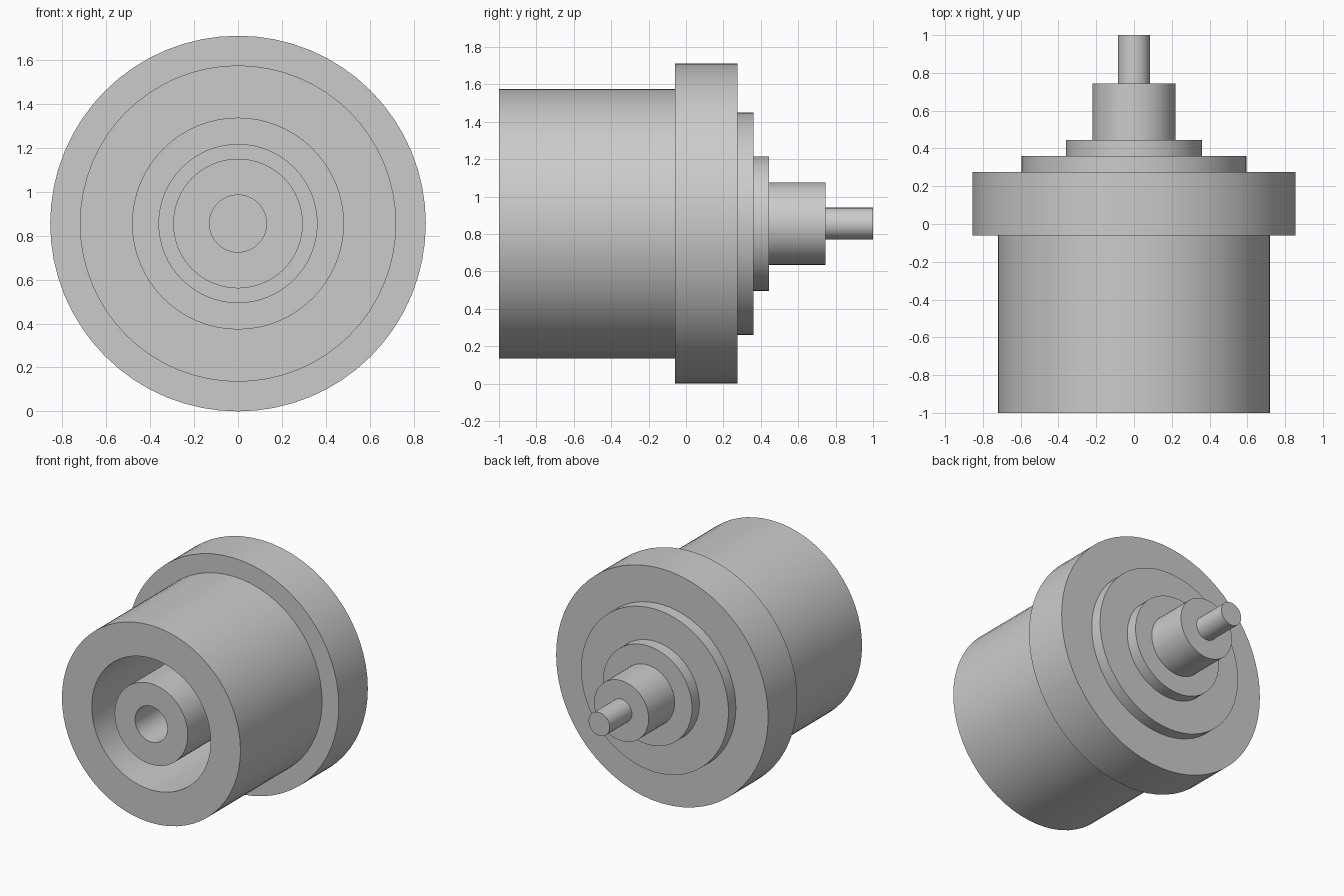
import bpy
import bmesh
from math import cos, sin, tau, radians

SIDES = 64
AXIS_Z = 0.855

cube = bpy.data.objects.get("Cube")
if cube:
    bpy.data.objects.remove(cube, do_unlink=True)

grey = bpy.data.materials.new("light grey metal")
grey.use_nodes = True
color = (0.6, 0.6, 0.6, 1)
grey.diffuse_color = color
grey.node_tree.nodes["Principled BSDF"].inputs["Base Color"].default_value = color


def lathe(name, profile):
    """Turn a (radius, y) profile about the y axis; radius 0 makes a flat cap."""
    bm = bmesh.new()
    rings = []
    for r, y in profile:
        if r == 0:
            rings.append(None)
        else:
            rings.append([bm.verts.new((r * cos(tau * k / SIDES), y, r * sin(tau * k / SIDES)))
                          for k in range(SIDES)])
    for a, b in zip(rings, rings[1:]):
        if a is None:
            bm.faces.new(b)
        elif b is None:
            bm.faces.new(a[::-1])
        else:
            for k in range(SIDES):
                n = (k + 1) % SIDES
                bm.faces.new((a[k], b[k], b[n], a[n]))
    mesh = bpy.data.meshes.new(name)
    bm.to_mesh(mesh)
    bm.free()
    mesh.materials.append(grey)
    obj = bpy.data.objects.new(name, mesh)
    obj.location.z = AXIS_Z
    bpy.context.collection.objects.link(obj)
    # smooth sides, crisp rims
    bpy.ops.object.select_all(action="DESELECT")
    obj.select_set(True)
    bpy.context.view_layer.objects.active = obj
    bpy.ops.object.shade_smooth_by_angle(angle=radians(30))
    return obj


# Hollow post in the middle of the bore, flush with the front
lathe("center_post", [(0, -0.1), (0.13, -0.1), (0.13, -1), (0.295, -1), (0.295, 0.27)])

# Stepped bore, front rim and outer wall
lathe("housing", [(0.295, 0.27), (0.36, 0.27), (0.36, 0.1), (0.48, 0.1), (0.48, -1),
                  (0.72, -1), (0.72, -0.06)])

# Wide flange and the stepped stack behind it
lathe("flange", [(0.72, -0.06), (0.855, -0.06), (0.855, 0.275), (0.595, 0.275)])
lathe("large_back_disc", [(0.595, 0.275), (0.595, 0.36), (0.36, 0.36)])
lathe("small_back_disc", [(0.36, 0.36), (0.36, 0.445), (0.22, 0.445)])
lathe("neck", [(0.22, 0.445), (0.22, 0.745), (0.085, 0.745)])
lathe("pin", [(0.085, 0.745), (0.085, 1), (0, 1)])
